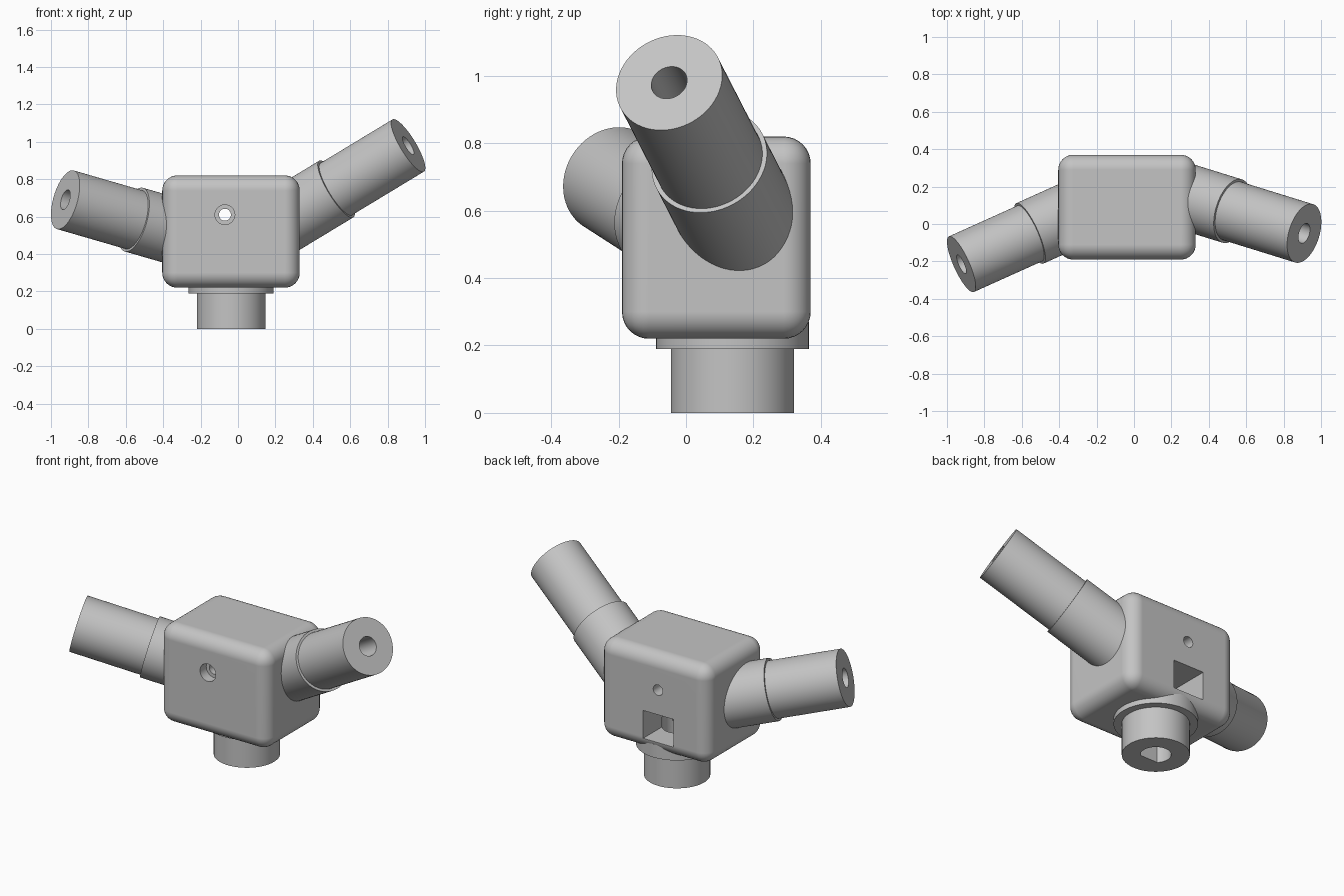
import bpy, bmesh, math
from mathutils import Vector, Matrix

if "Cube" in bpy.data.objects:
    bpy.data.objects.remove(bpy.data.objects["Cube"], do_unlink=True)

grey = bpy.data.materials.new("plain grey")
grey.use_nodes = True
colour = (0.55, 0.55, 0.55, 1)
grey.diffuse_color = colour
grey.node_tree.nodes["Principled BSDF"].inputs["Base Color"].default_value = colour


def make_object(name, bm):
    bmesh.ops.recalc_face_normals(bm, faces=bm.faces[:])
    mesh = bpy.data.meshes.new(name)
    bm.to_mesh(mesh)
    bm.free()
    mesh.materials.append(grey)
    obj = bpy.data.objects.new(name, mesh)
    bpy.context.collection.objects.link(obj)
    return obj


def lathe(name, profile, origin, direction, sides=64, flat=None):
    """Turn (radius, distance) points round an axis; radius 0 closes an end."""
    bm = bmesh.new()
    rings = []
    for r, t in profile:
        if r == 0:
            rings.append([bm.verts.new((0, 0, t))] * sides)
            continue
        ring = []
        for i in range(sides):
            a = math.tau * i / sides
            y = r * math.sin(a)
            if flat is not None:
                y = max(y, flat)
            ring.append(bm.verts.new((r * math.cos(a), y, t)))
        rings.append(ring)
    for low, high in zip(rings, rings[1:]):
        for i in range(sides):
            j = (i + 1) % sides
            corners = dict.fromkeys((low[i], low[j], high[j], high[i]))
            bm.faces.new(list(corners))
    spin = Vector((0, 0, 1)).rotation_difference(Vector(direction)).to_matrix().to_4x4()
    bm.transform(Matrix.Translation(origin) @ spin)
    return make_object(name, bm)


def block(name, low, high):
    low, high = Vector(low), Vector(high)
    bm = bmesh.new()
    bmesh.ops.create_cube(bm, size=1)
    bm.transform(Matrix.Translation((low + high) / 2) @ Matrix.Diagonal((*(high - low), 1)))
    return make_object(name, bm)


def apply_modifiers(obj):
    graph = bpy.context.evaluated_depsgraph_get()
    mesh = bpy.data.meshes.new_from_object(obj.evaluated_get(graph))
    obj.modifiers.clear()
    obj.data = mesh


def cut(obj, cutters):
    for cutter in cutters:
        mod = obj.modifiers.new("cut", "BOOLEAN")
        mod.operation = "DIFFERENCE"
        mod.solver = "EXACT"
        mod.object = cutter
    apply_modifiers(obj)


def smooth(obj):
    bpy.ops.object.select_all(action="DESELECT")
    obj.select_set(True)
    bpy.context.view_layer.objects.active = obj
    bpy.ops.object.shade_smooth_by_angle(angle=math.radians(30))
    mod = obj.modifiers.new("flat faces", "WEIGHTED_NORMAL")
    mod.keep_sharp = True


# Rounded central body
body = block("body", (-0.405, -0.19, 0.22), (0.33, 0.37, 0.82))
rounding = body.modifiers.new("rounding", "BEVEL")
rounding.width = 0.08
rounding.segments = 8
apply_modifiers(body)

# Stem with a shoulder
axis = Vector((-0.037, 0.138, 0))
stem = lathe("stem", [(0, 0), (0.183, 0), (0.183, 0.19), (0.227, 0.19),
                      (0.227, 0.27), (0, 0.27)], axis, (0, 0, 1))

# Keyed stem bore, rear window and screw hole
bore = lathe("bore_cutter", [(0, -0.1), (0.083, -0.1), (0.083, 0.35), (0, 0.35)],
             axis, (0, 0, 1), flat=-0.058)
window = block("window_cutter", (-0.175, 0.05, 0.29), (0.03, 0.5, 0.46))
screw = lathe("screw_cutter", [(0, -0.1), (0.053, -0.1), (0.053, 0.06),
                               (0.032, 0.06), (0.032, 0.8), (0, 0.8)],
              (-0.07, -0.19, 0.61), (0, 1, 0), sides=32)
cut(stem, [bore])
cut(body, [bore, window, screw])
for cutter in (bore, window, screw):
    bpy.data.objects.remove(cutter, do_unlink=True)


# Angled arms: bored tube seated in a slightly wider collar
def arm(name, tip, outward, collar_end, root):
    profile = [(0, -0.35), (0.055, -0.35), (0.055, 0), (0.163, 0),
               (0.163, -collar_end), (0.177, -collar_end), (0.177, -root), (0, -root)]
    return lathe(name, profile, tip, Vector(outward).normalized())


left_arm = arm("left_arm", (0.91, -0.05, 0.98), (1, -0.31, 0.605), 0.465, 0.83)
right_arm = arm("right_arm", (-0.923, -0.215, 0.69), (-1, -0.45, 0.29), 0.415, 0.71)

for part in (body, stem, left_arm, right_arm):
    smooth(part)
